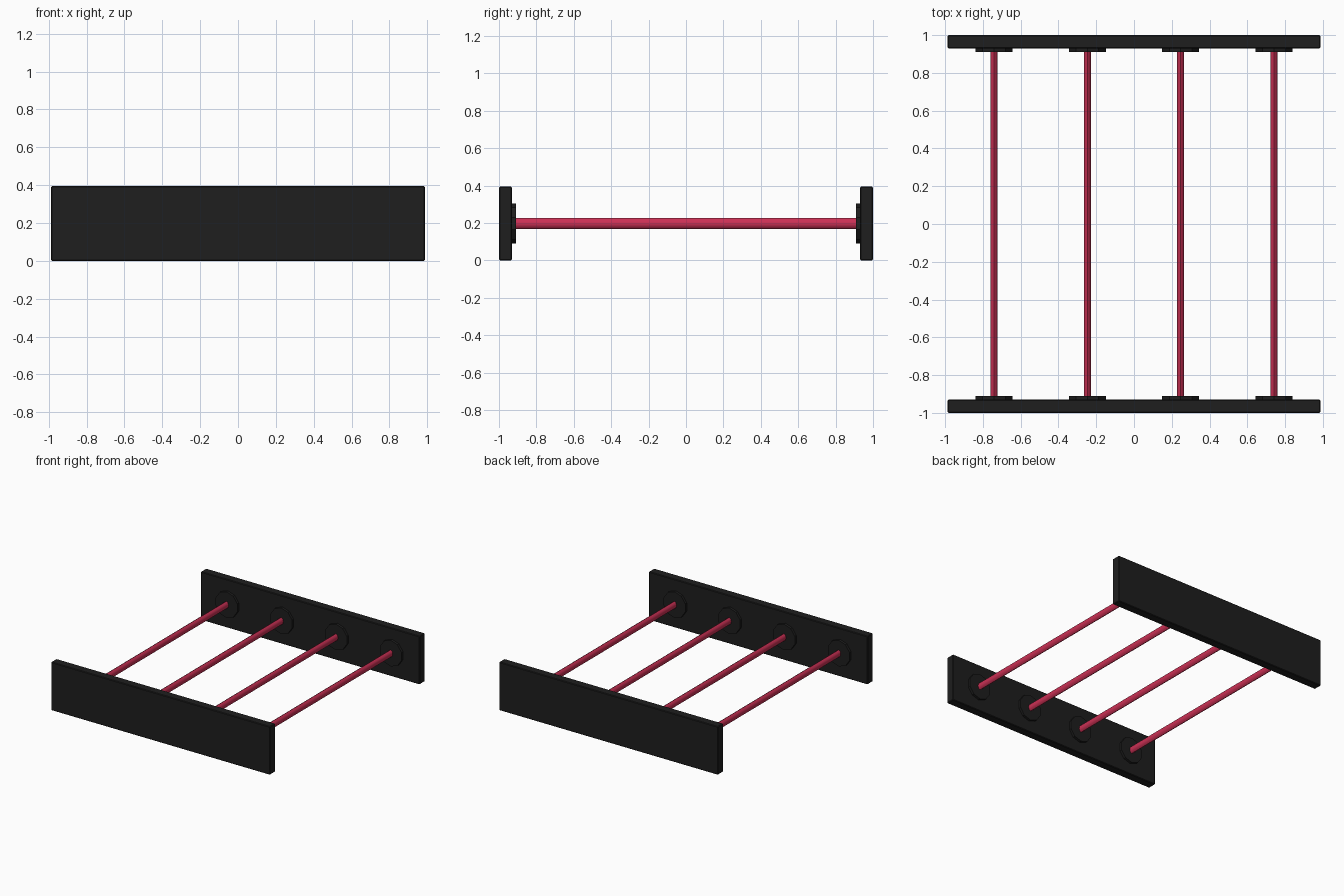
import bpy
from math import pi

if "Cube" in bpy.data.objects:
    bpy.data.objects.remove(bpy.data.objects["Cube"])


def material(name, rgb):
    m = bpy.data.materials.new(name)
    m.diffuse_color = (*rgb, 1)
    m.use_nodes = True
    m.node_tree.nodes["Principled BSDF"].inputs["Base Color"].default_value = m.diffuse_color
    return m


BLACK = material("black_paint", (0.013, 0.013, 0.013))
RED = material("crimson_bar", (0.6, 0.03, 0.09))
MID_Z = 0.197


def finish(name, mat):
    ob = bpy.context.object
    ob.name = name
    ob.data.materials.append(mat)
    bpy.ops.object.transform_apply(location=False, rotation=True, scale=True)
    return ob


# Prism lying along y, with separate width (x) and height (z)
def prism(name, sides, width, height, length, x, y, mat):
    bpy.ops.mesh.primitive_cylinder_add(vertices=sides, radius=0.5, depth=1,
                                        location=(x, y, MID_Z),
                                        rotation=(pi / 2, 0, 0))
    bpy.context.object.scale = (width, height, length)
    return finish(name, mat)


# Long side plates with a fine chamfer
for side, label in ((-1, "front"), (1, "back")):
    bpy.ops.mesh.primitive_cube_add(size=1, location=(0, side * 0.965, MID_Z))
    bpy.context.object.scale = (1.975, 0.07, 0.394)
    plate = finish(label + "_plate", BLACK)
    bevel = plate.modifiers.new("chamfer", 'BEVEL')
    bevel.width = 0.005
    bevel.segments = 1

# Four cross bars, each with a mounting flange at both ends
for i in range(4):
    x = -0.741 + i * 0.494
    prism(f"cross_bar_{i + 1}", 8, 0.038, 0.058, 1.85, x, 0, RED)
    bpy.ops.object.shade_smooth_by_angle(angle=pi / 3)
    for side, label in ((-1, "front"), (1, "back")):
        prism(f"{label}_flange_{i + 1}", 10, 0.205, 0.213, 0.025,
              x, side * 0.9225, BLACK)
